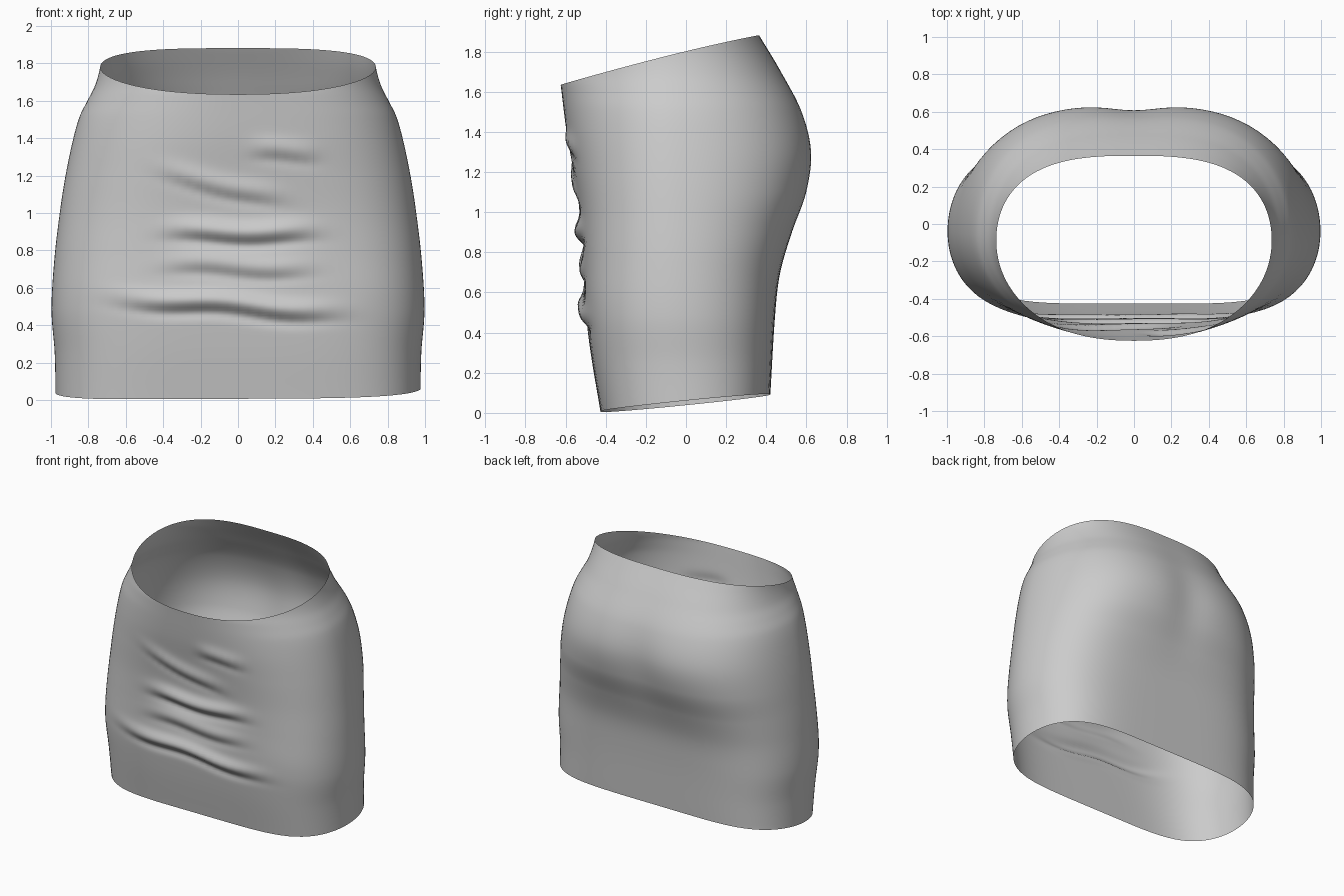
import bpy, bmesh, math

if "Cube" in bpy.data.objects:
    bpy.data.objects.remove(bpy.data.objects["Cube"])

COLS, ROWS = 112, 110

# Profiles along height: (z, value)
HALF_WIDTH = [(0, .975), (.25, .98), (.48, .997), (.75, .982), (1, .953), (1.2, .922),
              (1.4, .88), (1.52, .845), (1.6, .805), (1.68, .765), (1.78, .737), (1.9, .725)]
FRONT_Y = [(0, -.425), (.3, -.475), (.55, -.505), (.8, -.515), (1, -.53),
           (1.2, -.56), (1.4, -.595), (1.64, -.625)]
BACK_Y = [(.09, .42), (.5, .445), (.7, .47), (.9, .53), (1.1, .605), (1.3, .632),
          (1.5, .583), (1.7, .475), (1.88, .365)]
MID_Y = [(0, 0), (.5, -.04), (1.2, -.05), (1.9, -.07)]
# Flatness of front and back (2 is an ellipse, 5 is close to a stadium)
FRONT_POWER = [(0, 5.2), (.5, 4.6), (1, 3.5), (1.4, 2.6), (1.7, 2.15)]
BACK_POWER = [(0, 5.2), (.6, 4.4), (1.2, 3.2), (1.8, 2.9)]

# Gathered folds: centre x, z, slope, half length, depth
FOLDS = [(-.05, .48, -.07, .52, .036), (0, .69, -.03, .36, .020), (.02, .87, -.01, .36, .034),
         (-.08, 1.12, -.24, .30, .018), (.25, 1.30, -.05, .16, .016)]


def curve(points, z):
    """Smooth interpolation through profile points."""
    if z <= points[0][0]:
        return points[0][1]
    if z >= points[-1][0]:
        return points[-1][1]
    i = next(k for k in range(len(points) - 1) if z <= points[k + 1][0])
    (z0, v0), (z1, v1) = points[i], points[i + 1]

    def slope(k):
        a, b = points[max(k - 1, 0)], points[min(k + 1, len(points) - 1)]
        return (b[1] - a[1]) / (b[0] - a[0])
    h = z1 - z0
    t = (z - z0) / h
    return ((2 * t**3 - 3 * t**2 + 1) * v0 + (t**3 - 2 * t**2 + t) * h * slope(i)
            + (3 * t**2 - 2 * t**3) * v1 + (t**3 - t**2) * h * slope(i + 1))


def section(angle, z):
    """Point of the rounded outline at height z."""
    c, s = math.cos(angle), math.sin(angle)
    mid = curve(MID_Y, z)
    reach = curve(BACK_Y if s > 0 else FRONT_Y, z) - mid
    power = curve(BACK_POWER if s > 0 else FRONT_POWER, z)
    lo, hi = .9, 1.5    # scale the direction until it meets the outline
    for _ in range(22):
        k = (lo + hi) / 2
        if (k * abs(c)) ** power + (k * s) ** 2 < 1:
            lo = k
        else:
            hi = k
    x = k * c * curve(HALF_WIDTH, z)
    y = mid + reach * k * abs(s)
    if s > 0:   # soft centre dip between the two rear curves
        y -= .025 * math.exp(-(x / .17) ** 2 - ((z - 1.25) / .3) ** 2)
    return x, y


def fold_offset(x, z):
    total = 0
    for cx, cz, slope, length, depth in FOLDS:
        u = (x - cx) / length
        d = z - cz - slope * (x - cx) - .012 * math.sin(9 * x + 5 * cz)
        fade = math.exp(-u**4)
        total += depth * fade * (math.exp(-((d - .04) / .05) ** 2)
                                 - .45 * math.exp(-((d + .03) / .03) ** 2))
    return total


bm = bmesh.new()
columns = []
for i in range(COLS):
    angle = 2 * math.pi * i / COLS
    # Tilted hem and waist heights
    hx, hy = section(angle, .05)
    low = max(.005, .05 + .1 * hy + .012 * hx * abs(hx))
    high = 1.76
    for _ in range(12):
        wy = section(angle, high)[1]
        high = .5 * high + .5 * (1.79 + .249 * wy + .012 * math.cos(angle) ** 2)
    column = []
    for j in range(ROWS + 1):
        z = low + (high - low) * j / ROWS
        x, y = section(angle, z)
        if math.sin(angle) < 0:
            y -= fold_offset(x, z) * min(1, -2 * math.sin(angle))
        column.append(bm.verts.new((x, y, z)))
    columns.append(column)
for i in range(COLS):
    a, b = columns[i], columns[(i + 1) % COLS]
    for j in range(ROWS):
        bm.faces.new((a[j], b[j], b[j + 1], a[j + 1]))

# Skirt shell, open at waist and hem
mesh = bpy.data.meshes.new("skirt")
bm.to_mesh(mesh)
bm.free()
for p in mesh.polygons:
    p.use_smooth = True
skirt = bpy.data.objects.new("skirt", mesh)
bpy.context.collection.objects.link(skirt)

fabric = bpy.data.materials.new("grey fabric")
fabric.diffuse_color = (.6, .6, .6, 1)
fabric.use_nodes = True
fabric.node_tree.nodes["Principled BSDF"].inputs["Base Color"].default_value = fabric.diffuse_color
mesh.materials.append(fabric)
